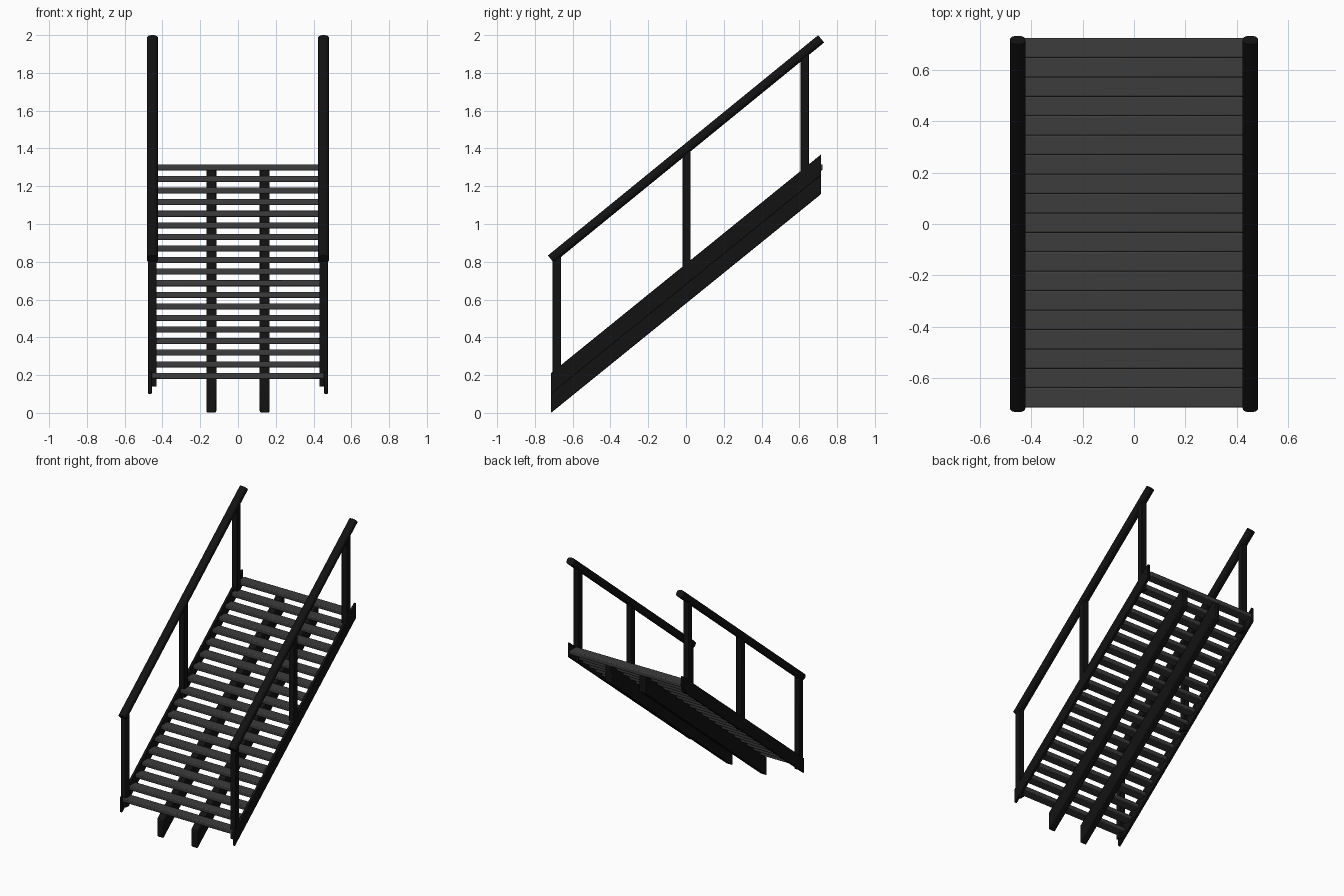
import bpy, bmesh, math
from mathutils import Matrix, Vector

if "Cube" in bpy.data.objects:
    bpy.data.objects.remove(bpy.data.objects["Cube"])

SLOPE = 0.81
ANGLE = math.atan(SLOPE)
N_TREADS = 19


def material(name, v):
    m = bpy.data.materials.new(name)
    m.diffuse_color = (v, v, v, 1)
    m.use_nodes = True
    m.node_tree.nodes["Principled BSDF"].inputs["Base Color"].default_value = m.diffuse_color
    return m


BLACK = material("black_paint", 0.006)
GREY = material("dark_tread", 0.045)


def finish(bm, name, mat, bevel=0.0, segments=2):
    bmesh.ops.recalc_face_normals(bm, faces=bm.faces[:])
    me = bpy.data.meshes.new(name)
    bm.to_mesh(me)
    bm.free()
    ob = bpy.data.objects.new(name, me)
    bpy.context.collection.objects.link(ob)
    me.materials.append(mat)
    if bevel:
        b = ob.modifiers.new("bevel", 'BEVEL')
        b.width, b.segments = bevel, segments
        bpy.ops.object.select_all(action='DESELECT')
        ob.select_set(True)
        bpy.context.view_layer.objects.active = ob
        bpy.ops.object.shade_smooth_by_angle(angle=math.radians(40))
    return ob


def box(name, center, size, mat, bevel=0.0, segments=2, tilt=0.0):
    bm = bmesh.new()
    bmesh.ops.create_cube(bm, size=1, matrix=Matrix.Diagonal((*size, 1)))
    ob = finish(bm, name, mat, bevel, segments)
    ob.location = center
    ob.rotation_euler.x = tilt
    return ob


def stringer(name, x, width, z_low, z_high, bevel):
    """Sloped side profile with plumb-cut ends, extruded along x."""
    rise = 1.43 * SLOPE
    profile = [(-0.715, z_low), (0.715, z_low + rise),
               (0.715, z_high + rise), (-0.715, z_high)]
    bm = bmesh.new()
    face = bm.faces.new([bm.verts.new((x - width / 2, y, z)) for y, z in profile])
    ext = bmesh.ops.extrude_face_region(bm, geom=[face])
    verts = [v for v in ext["geom"] if isinstance(v, bmesh.types.BMVert)]
    bmesh.ops.translate(bm, verts=verts, vec=Vector((width, 0, 0)))
    return finish(bm, name, BLACK, bevel)


# Treads
for i in range(N_TREADS):
    box(f"tread_{i + 1}", (0, -0.676 + i * 0.0756, 0.196 + i * 0.0613),
        (0.91, 0.077, 0.032), GREY, 0.006)

for side, s in (("left", -1), ("right", 1)):
    # Thin outer plate and heavy carriage beam below the treads
    stringer(f"{side}_side_plate", s * 0.466, 0.02, 0.1, 0.21, 0.003)
    stringer(f"{side}_carriage_beam", s * 0.141, 0.054, 0.0, 0.135, 0.006)

    # Vertical posts, from the plate up into the handrail
    for j, y in enumerate((-0.684, 0.003, 0.628)):
        bottom = 0.14 + (y + 0.684) * SLOPE
        top = 1.397 + y * 0.815
        box(f"{side}_post_{j + 1}", (s * 0.453, y, (bottom + top) / 2),
            (0.045, 0.044, top - bottom), BLACK, 0.004)

    # Rounded sloping handrail
    box(f"{side}_handrail", (s * 0.453, 0, 1.397),
        (0.06, 1.846, 0.05), BLACK, 0.0, 3, math.atan(0.815))
    rail = bpy.context.collection.objects[f"{side}_handrail"]
    # Round only the long edges so the ends stay cut square
    bm = bmesh.new()
    bm.from_mesh(rail.data)
    long_edges = [e for e in bm.edges
                  if abs(e.verts[0].co.y - e.verts[1].co.y) > 1]
    bmesh.ops.bevel(bm, geom=long_edges, offset=0.022, segments=5,
                    profile=0.5, affect='EDGES')
    bm.to_mesh(rail.data)
    bm.free()
    bpy.ops.object.select_all(action='DESELECT')
    rail.select_set(True)
    bpy.context.view_layer.objects.active = rail
    bpy.ops.object.shade_smooth_by_angle(angle=math.radians(40))
